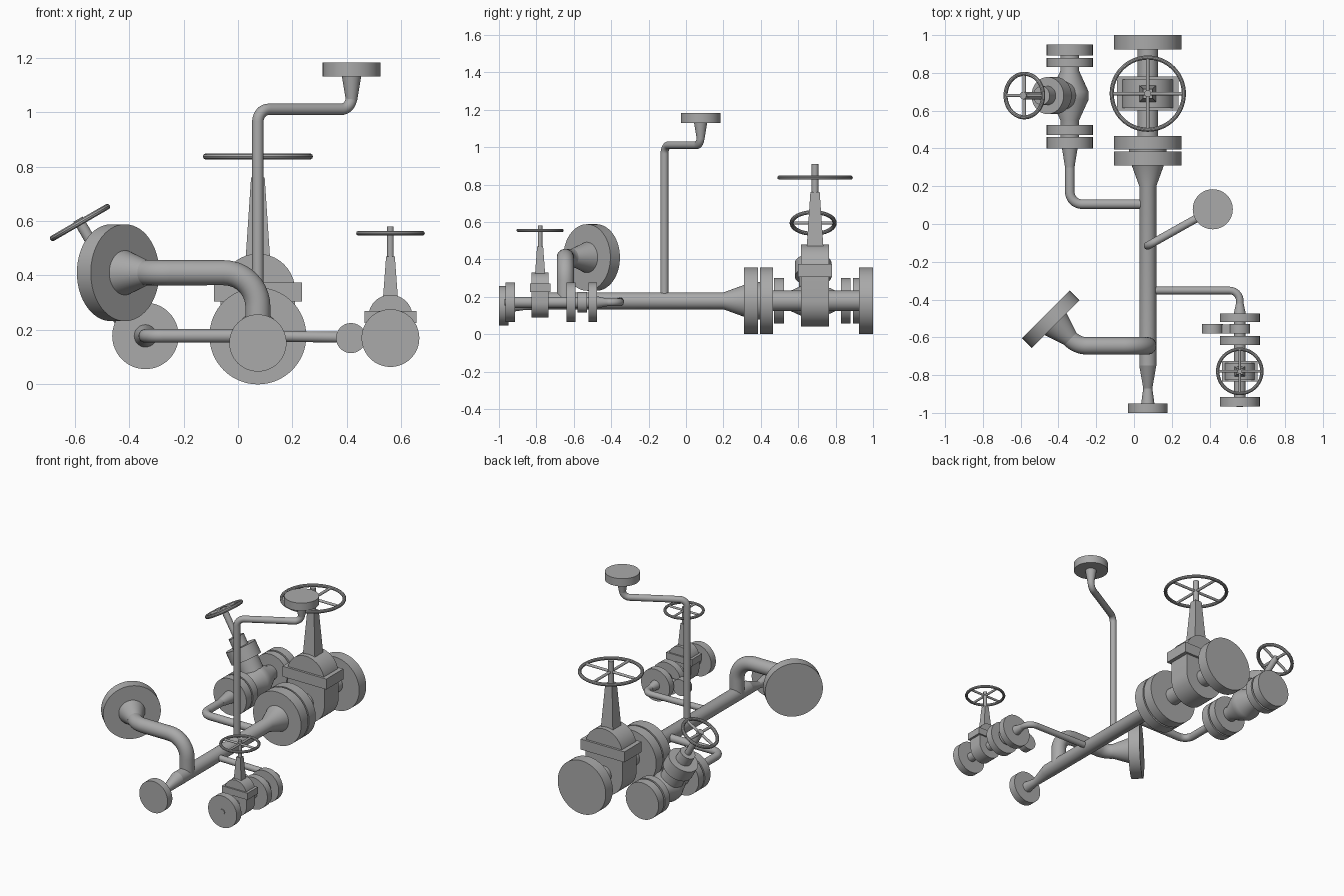
import bpy, bmesh, math
from mathutils import Vector, Matrix

old = bpy.data.objects.get("Cube")
if old:
    bpy.data.objects.remove(old, do_unlink=True)

steel = bpy.data.materials.new("grey steel")
steel.use_nodes = True
GREY = (0.4, 0.4, 0.4, 1)
steel.diffuse_color = GREY
steel.node_tree.nodes["Principled BSDF"].inputs["Base Color"].default_value = GREY


def add(name, bm, smooth=True):
    bmesh.ops.recalc_face_normals(bm, faces=bm.faces[:])
    me = bpy.data.meshes.new(name)
    bm.to_mesh(me)
    bm.free()
    me.materials.append(steel)
    if smooth:
        me.shade_smooth()
        me.set_sharp_from_angle(angle=math.radians(25))
    ob = bpy.data.objects.new(name, me)
    bpy.context.collection.objects.link(ob)
    return ob


def skin(bm, rings):
    """Join equal rings of points with quads and cap both ends."""
    loops = [[bm.verts.new(p) for p in ring] for ring in rings]
    n = len(loops[0])
    for a, b in zip(loops, loops[1:]):
        for i in range(n):
            bm.faces.new((a[i], a[(i + 1) % n], b[(i + 1) % n], b[i]))
    bm.faces.new(loops[0][::-1])
    bm.faces.new(loops[-1])


def ring(center, u, v, r, n=40):
    steps = [math.tau * i / n for i in range(n)]
    return [center + r * (math.cos(a) * u + math.sin(a) * v) for a in steps]


def lathe(name, origin, axis, profile, n=48):
    """Turned part: profile holds (distance along axis, radius)."""
    origin, axis = Vector(origin), Vector(axis).normalized()
    u = axis.orthogonal().normalized()
    v = axis.cross(u)
    bm = bmesh.new()
    skin(bm, [ring(origin + axis * d, u, v, r, n) for d, r in profile])
    return add(name, bm)


def pipe(name, corners, r, bend=0.05, steps=10):
    """Round tube along a path whose corners are rounded elbows."""
    pts = [Vector(c) for c in corners]
    path = [pts[0]]
    for a, b, c in zip(pts, pts[1:], pts[2:]):
        d1, d2 = (b - a).normalized(), (c - b).normalized()
        t = bend * math.tan(d1.angle(d2) / 2)
        center = b - d1 * t + (d2 - d1 * d1.dot(d2)).normalized() * bend
        start = b - d1 * t - center
        turn = d1.cross(d2).normalized()
        for i in range(steps + 1):
            path.append(center + Matrix.Rotation(d1.angle(d2) * i / steps, 3, turn) @ start)
    path.append(pts[-1])
    tangent = (path[1] - path[0]).normalized()
    u = tangent.orthogonal().normalized()
    rings = []
    for i, p in enumerate(path):
        ahead = (path[min(i + 1, len(path) - 1)] - p).normalized()
        behind = (p - path[max(i - 1, 0)]).normalized()
        new = (ahead + behind).normalized()
        u = tangent.rotation_difference(new) @ u
        tangent = new
        rings.append(ring(p, u, tangent.cross(u), r))
    bm = bmesh.new()
    skin(bm, rings)
    return add(name, bm)


def block(name, center, lower, upper, z0, z1):
    """Box or tapered post with (x, y) half sizes at each end."""
    x, y = center
    bm = bmesh.new()
    corners = ((-1, -1), (1, -1), (1, 1), (-1, 1))
    skin(bm, [[(x + i * w, y + j * d, z) for i, j in corners]
              for (w, d), z in ((lower, z0), (upper, z1))])
    return add(name, bm, False)


def handwheel(name, center, axis, radius, tube):
    """Round rim with four spokes."""
    center = Vector(center)
    rot = Vector((0, 0, 1)).rotation_difference(Vector(axis))
    u, v, w = (rot @ Vector(d) for d in ((1, 0, 0), (0, 1, 0), (0, 0, 1)))
    bm = bmesh.new()
    rows, n = 56, 10
    grid = []
    for i in range(rows):
        a = math.tau * i / rows
        out = u * math.cos(a) + v * math.sin(a)
        grid.append([bm.verts.new(p) for p in ring(center + out * radius, out, w, tube, n)])
    for i in range(rows):
        a, b = grid[i], grid[(i + 1) % rows]
        for j in range(n):
            bm.faces.new((a[j], a[(j + 1) % n], b[(j + 1) % n], b[j]))
    add(name + "_rim", bm)
    for i, d in enumerate((u, v)):
        lathe(f"{name}_spoke_{i + 1}", center - d * radius, d,
              [(0, tube * 0.8), (2 * radius, tube * 0.8)], 12)


def flange(name, x, z, y0, y1, r):
    lathe(name, (x, 0, z), (0, 1, 0), [(y0, r), (y1, r)], 64)


def gate_valve(name, x, y, z, hw, depth, split, box, yoke, stem, wheel):
    """Rounded slab body, bonnet plate, tapered yoke, stem and handwheel."""
    half = [math.pi * i / 20 for i in range(21)]
    outline = [(x + hw * math.cos(a), split + hw * math.sin(a)) for a in half]
    outline += [(x - hw * math.cos(a), z - hw * math.sin(a)) for a in half]
    bm = bmesh.new()
    skin(bm, [[(px, y + s * depth, pz) for px, pz in outline] for s in (-1, 1)])
    add(name + "_body", bm)
    bx, by, bz0, bz1 = box
    block(name + "_bonnet_plate", (x, y), (bx, by), (bx, by), bz0, bz1)
    w0, w1, top = yoke
    block(name + "_yoke", (x, y), (w0, w0), (w1, w1), split + hw - 0.02, top)
    sr, stop = stem
    lathe(name + "_stem", (x, y, 0), (0, 0, 1), [(top - 0.02, sr), (stop, sr)], 24)
    wz, wr, wt = wheel
    handwheel(name + "_handwheel", (x, y, wz), (0, 0, 1), wr, wt)


# Main run with weld neck at the back and flat-bottomed reducer at the front
MX, MZ = 0.073, 0.178
Y = (0, 1, 0)
lathe("main_pipe", (MX, 0, MZ), Y, [(-0.75, 0.045), (0.2, 0.045), (0.31, 0.085)])
bm = bmesh.new()
X, Z = Vector((1, 0, 0)), Vector((0, 0, 1))
skin(bm, [ring(Vector((MX, y, z)), X, Z, r) for y, z, r in
          ((-0.75, MZ, 0.045), (-0.87, 0.152, 0.024), (-0.95, 0.152, 0.035))])
add("front_reducer", bm)
flange("front_flange", MX, 0.152, -1.0, -0.95, 0.105)

# Large gate valve on the main run
for i, (a, b) in enumerate(((0.31, 0.385), (0.395, 0.465), (0.925, 1.0))):
    flange(f"main_flange_{i + 1}", MX, MZ, a, b, 0.178)
lathe("main_valve_pipe", (MX, 0, MZ), Y, [(0.38, 0.1), (0.4, 0.1), (0.4, 0.055), (0.93, 0.055)])
gate_valve("main_valve", MX, 0.69, MZ, 0.137, 0.075, 0.343, (0.162, 0.09, 0.305, 0.375),
           (0.045, 0.025, 0.76), (0.018, 0.91), (0.837, 0.191, 0.011))

# Left branch with spectacle blind and small gate valve
LX, LZ = 0.56, 0.17
pipe("left_branch_pipe", [(MX, -0.352, 0.178), (LX, -0.352, LZ), (LX, -0.44, LZ)], 0.02, 0.055)
lathe("left_branch_neck", (LX, 0, LZ), Y, [(-0.48, 0.033), (-0.42, 0.02)])
for i, (a, b) in enumerate(((-0.52, -0.475), (-0.64, -0.592), (-0.965, -0.915))):
    flange(f"left_flange_{i + 1}", LX, LZ, a, b, 0.106)
lathe("left_valve_pipe", (LX, 0, LZ), Y, [(-0.97, 0.018), (-0.95, 0.018), (-0.95, 0.03), (-0.5, 0.03)])
for side, x in (("open", LX), ("blind", 0.415)):
    flange(f"spectacle_{side}_disc", x, LZ, -0.58, -0.53, 0.055)
block("spectacle_link", (0.49, -0.555), (0.035, 0.024), (0.035, 0.024), LZ - 0.02, LZ + 0.02)
gate_valve("left_valve", LX, -0.78, LZ, 0.081, 0.045, 0.248, (0.095, 0.055, 0.225, 0.27),
           (0.028, 0.016, 0.47), (0.012, 0.58), (0.555, 0.117, 0.009))

# Right branch with globe valve and tilted bonnet
RX = -0.34
pipe("right_branch_pipe", [(MX, 0.105, MZ), (RX, 0.105, MZ), (RX, 0.31, MZ)], 0.025, 0.065)
lathe("right_branch_neck", (RX, 0, MZ), Y, [(0.3, 0.025), (0.405, 0.042)])
for i, (a, b) in enumerate(((0.4, 0.46), (0.47, 0.525), (0.83, 0.88), (0.892, 0.95))):
    flange(f"right_flange_{i + 1}", RX, MZ, a, b, 0.122)
lathe("globe_body", (RX, 0, MZ), Y, [(0.45, 0.05), (0.55, 0.05), (0.66, 0.1), (0.7, 0.1),
                                     (0.81, 0.05), (0.9, 0.05)])
TILT = (-0.5, 0, 0.866)
root = Vector((RX, 0.68, MZ))
lathe("globe_bonnet", root, TILT, [(0, 0.075), (0.15, 0.075), (0.15, 0.098), (0.235, 0.098),
                                   (0.235, 0.05), (0.3, 0.05)])
lathe("globe_stem", root, TILT, [(0.28, 0.02), (0.495, 0.02)], 24)
handwheel("globe_handwheel", root + Vector(TILT) * 0.481, TILT, 0.115, 0.011)

# Large right branch rising to an angled flange
AZ, AY = 0.41, -0.645
end = Vector((-0.415, -0.53, AZ))
out = Vector((-1, 1, 0)).normalized()
pipe("angled_branch_pipe", [(MX, AY, MZ), (MX, AY, AZ), (-0.3, AY, AZ), end - out * 0.09], 0.046, 0.125)
lathe("angled_branch_neck", end, out, [(-0.11, 0.046), (0.01, 0.085)])
lathe("angled_branch_flange", end, out, [(0, 0.178), (0.072, 0.178)], 64)

# Tall riser with offset to the top flange
TX, TY = 0.417, 0.078
pipe("riser_pipe", [(MX, -0.115, MZ), (MX, -0.115, 1.01), (TX, TY, 1.01), (TX, TY, 1.06)], 0.021, 0.045)
lathe("riser_neck", (TX, TY, 0), (0, 0, 1), [(1.045, 0.021), (1.135, 0.036)])
lathe("riser_flange", (TX, TY, 0), (0, 0, 1), [(1.13, 0.106), (1.182, 0.106)], 64)
